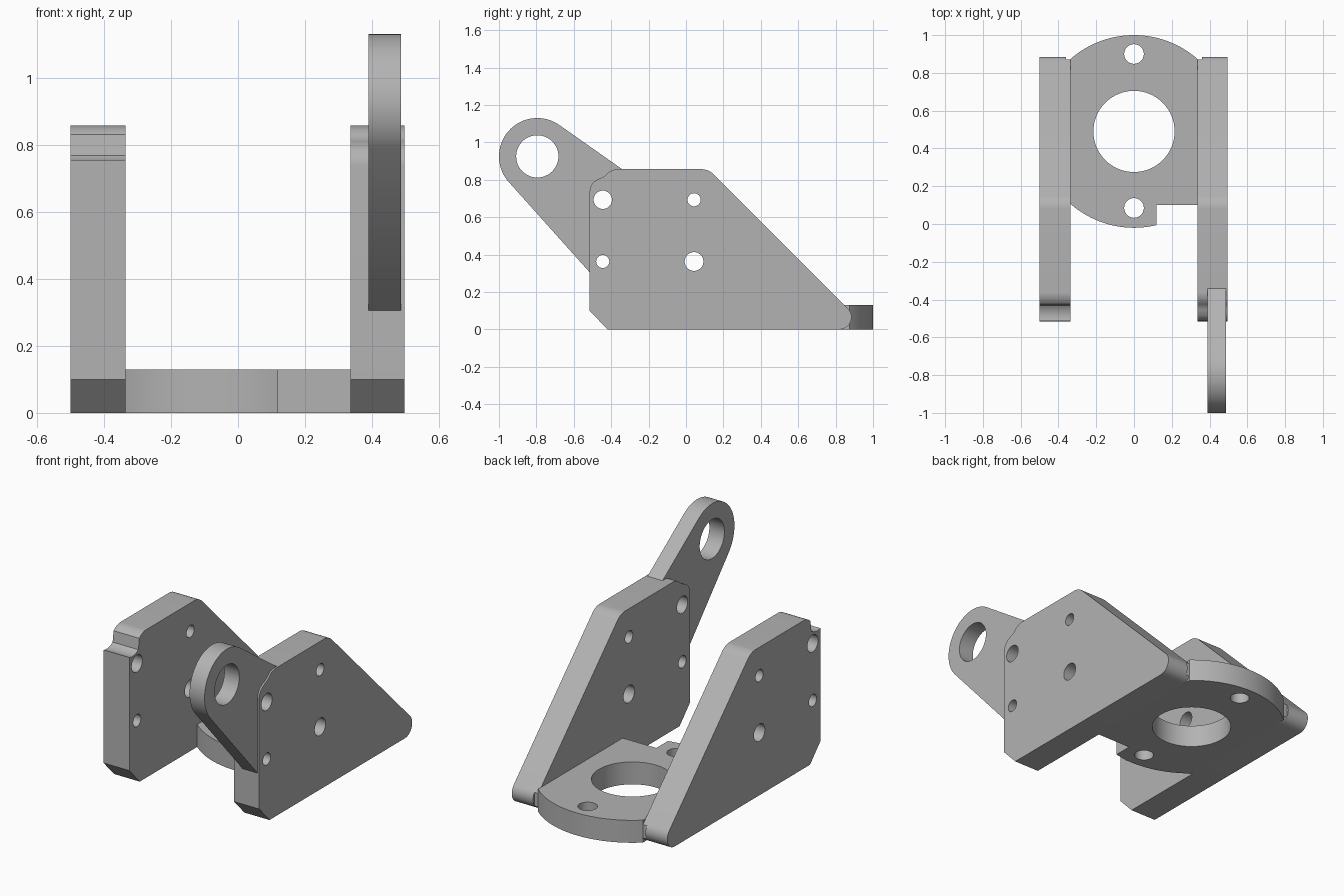
import bpy, bmesh
from math import cos, sin, radians
from mathutils import Matrix

cube = bpy.data.objects.get("Cube")
if cube:
    bpy.data.objects.remove(cube, do_unlink=True)

grey = bpy.data.materials.new("machined grey")
grey.use_nodes = True
colour = (0.45, 0.45, 0.45, 1)
grey.diffuse_color = colour
grey.node_tree.nodes["Principled BSDF"].inputs["Base Color"].default_value = colour


def arc(cx, cy, r, start, end, n=16):
    angles = [radians(start + (end - start) * i / n) for i in range(n + 1)]
    return [(cx + r * cos(a), cy + r * sin(a)) for a in angles]


def circle(cx, cy, r, n=48):
    return arc(cx, cy, r, 0, 360, n)[:-1]


def slab(name, outline, holes, low, high, sideways):
    """Extrude an outline with round holes, along x if sideways, else along z."""
    curve = bpy.data.curves.new(name, "CURVE")
    curve.dimensions = "2D"
    curve.fill_mode = "BOTH"
    curve.extrude = (high - low) / 2
    for loop in [outline] + [circle(*h) for h in holes]:
        spline = curve.splines.new("POLY")
        spline.points.add(len(loop) - 1)
        for point, (u, v) in zip(spline.points, loop):
            point.co = (u, v, 0, 1)
        spline.use_cyclic_u = True
    temp = bpy.data.objects.new(name + " outline", curve)
    bpy.context.collection.objects.link(temp)
    mesh = bpy.data.meshes.new_from_object(
        temp.evaluated_get(bpy.context.evaluated_depsgraph_get()))
    bpy.data.objects.remove(temp, do_unlink=True)
    # Local (u, v, depth) becomes (y, z, x) for upright parts
    turn = Matrix(((0, 0, 1, 0), (1, 0, 0, 0), (0, 1, 0, 0), (0, 0, 0, 1)))
    mesh.transform(Matrix.Translation((0, 0, (low + high) / 2)))
    if sideways:
        mesh.transform(turn)
    bm = bmesh.new()
    bm.from_mesh(mesh)
    bmesh.ops.remove_doubles(bm, verts=bm.verts, dist=0.0002)
    bmesh.ops.recalc_face_normals(bm, faces=bm.faces)
    bm.to_mesh(mesh)
    bm.free()
    mesh.materials.clear()
    mesh.materials.append(grey)
    obj = bpy.data.objects.new(name, mesh)
    bpy.context.collection.objects.link(obj)
    bpy.ops.object.select_all(action="DESELECT")
    obj.select_set(True)
    bpy.context.view_layer.objects.active = obj
    bpy.ops.object.shade_smooth_by_angle(angle=radians(30))
    return obj


# Upright side plates: rounded tail, sloped back, scooped front corner
bolt_holes = [(-0.445, 0.693, 0.049), (0.043, 0.693, 0.035),
              (-0.445, 0.363, 0.035), (0.043, 0.363, 0.05)]
body = ([(-0.515, 0.1), (-0.42, 0)] + arc(0.82, 0.065, 0.065, -90, 45)
        + arc(0.08, 0.76, 0.097, 45, 90))
crown = arc(-0.36, 0.767, 0.09, 90, 135, 8)
scoop = arc(-0.487, 0.894, 0.09, -45, -75, 6)
rounded_corner = arc(-0.445, 0.737, 0.07, 105, 180, 10)
sharp_corner = arc(-0.487, 0.84, 0.09, -45, -108, 8)

right_plate = slab("right_side_plate", body + crown + sharp_corner[1:],
                   bolt_holes, -0.5, -0.335, True)
left_plate = slab("left_side_plate", body + crown + scoop[1:] + rounded_corner[1:],
                  bolt_holes, 0.335, 0.496, True)

# Small relief notches where the base meets the plate tails
for side, plate in ((-1, right_plate), (1, left_plate)):
    bpy.ops.mesh.primitive_cube_add(size=1, location=(side * 0.343, 0.89, 0.065))
    cutter = bpy.context.object
    cutter.name = "relief_cutter"
    cutter.scale = (0.034, 0.036, 0.3)
    cutter.hide_render = True
    cutter.hide_set(True)
    cutter.display_type = "WIRE"
    cut = plate.modifiers.new("relief", "BOOLEAN")
    cut.operation = "DIFFERENCE"
    cut.solver = "EXACT"
    cut.object = cutter
    # Bake the notch so that the helper can go
    bpy.context.view_layer.update()
    mesh = bpy.data.meshes.new_from_object(
        plate.evaluated_get(bpy.context.evaluated_depsgraph_get()))
    plate.modifiers.clear()
    plate.data = mesh
    mesh.materials.clear()
    mesh.materials.append(grey)
    bpy.data.objects.remove(cutter, do_unlink=True)

# Round base flange trimmed to the gap between the plates, one front corner cut away
base = ([(0.336, 0.1), (0.336, 0.874)] + arc(0, 0.49, 0.51, 48.8, 131.2, 40)
        + [(-0.336, 0.874), (-0.336, 0.106)]
        + arc(0, 0.49, 0.51, 228.8, 283.6, 30) + [(0.12, 0.1)])
slab("base_flange", base,
     [(0, 0.49, 0.215, 64), (0, 0.9, 0.052), (0, 0.085, 0.052)], 0, 0.13, False)

# Lifting arm, its root buried in the left plate
arm = (arc(-0.795, 0.925, 0.205, 54.8, 221.3, 40)
       + [(-0.515, 0.305), (-0.505, 0.3), (-0.505, 0.74), (-0.39, 0.8), (-0.335, 0.852)])
slab("lifting_arm", arm, [(-0.795, 0.925, 0.113)], 0.39, 0.486, True)
